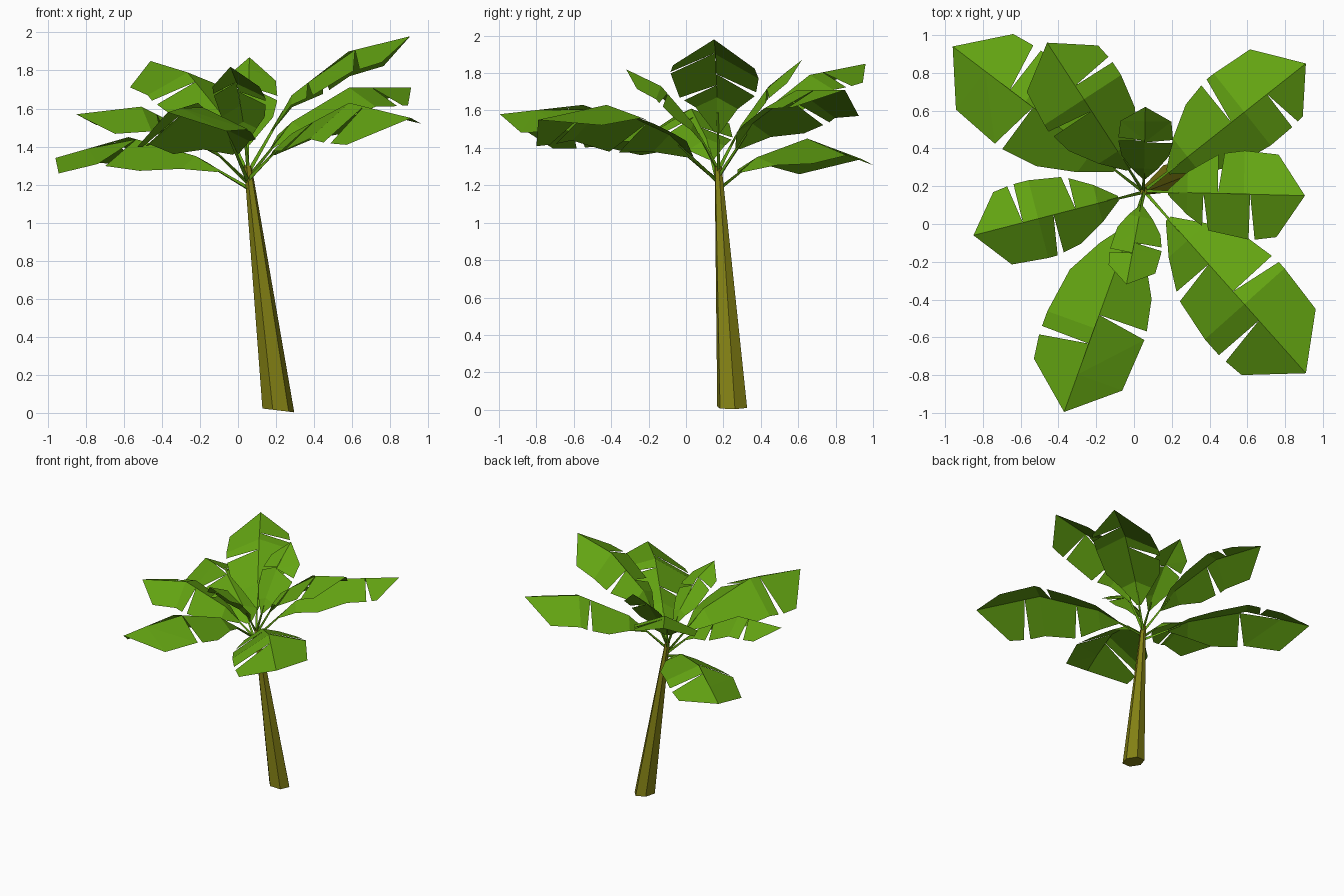
import bpy, bmesh, math
from mathutils import Vector

if "Cube" in bpy.data.objects:
    bpy.data.objects.remove(bpy.data.objects["Cube"])


def material(name, col):
    m = bpy.data.materials.new(name)
    m.diffuse_color = (*col, 1)
    m.use_nodes = True
    m.node_tree.nodes["Principled BSDF"].inputs["Base Color"].default_value = m.diffuse_color
    return m


GREEN = material("leaf green", (0.125, 0.37, 0.006))
OLIVE = material("trunk olive", (0.23, 0.22, 0.007))


def finish(bm, name, mat):
    me = bpy.data.meshes.new(name)
    bm.to_mesh(me)
    bm.free()
    me.materials.append(mat)
    ob = bpy.data.objects.new(name, me)
    bpy.context.collection.objects.link(ob)
    return ob


def lerp(table, t):
    for (a, va), (b, vb) in zip(table, table[1:]):
        if t <= b:
            return va + (vb - va) * max(0, t - a) / (b - a)
    return table[-1][1]


def prism(bm, a, b, ra, rb, n, turn=0.0, skew=None):
    """Tapered n-sided bar from a to b; skew tilts level end rings along x."""
    q = (b - a).to_track_quat('Z', 'Y')
    rings = []
    for c, r in ((a, ra), (b, rb)):
        ring = []
        for i in range(n):
            ang = turn + 2 * math.pi * i / n
            p = Vector((r * math.cos(ang), r * math.sin(ang), 0))
            if skew is None:
                p = q @ p
            else:
                p.z = p.x * skew
            ring.append(bm.verts.new(c + p))
        rings.append(ring)
    for i in range(n):
        j = (i + 1) % n
        bm.faces.new((rings[0][i], rings[0][j], rings[1][j], rings[1][i]))
    bm.faces.new(rings[0][::-1])
    bm.faces.new(rings[1])


# Leaning six-sided trunk
TOP = Vector((0.052, 0.172, 1.30))
bm = bmesh.new()
prism(bm, Vector((0.212, 0.247, 0.013)), TOP, 0.085, 0.02, 6, math.radians(10), -0.12)
finish(bm, "trunk", OLIVE)

# Half-width (and droop) along the leaf, as a share of the full value
PROFILE = [(0, 0), (0.15, 0.06), (0.27, 0.48), (0.42, 0.86), (0.57, 1.0),
           (0.72, 1.0), (0.83, 0.93), (1.0, 0.0)]
STATIONS = [0.15, 0.27, 0.42, 0.62, 0.83, 1.0]


def leaf(name, tip, z0, z1, z2, left, right):
    """Folded blade with tears; left/right = (width, droop, tear positions)."""
    bm = bmesh.new()
    root = Vector((TOP.x, TOP.y, z0))
    tip = Vector(tip)
    flat = Vector((tip.x - root.x, tip.y - root.y, 0))
    d = flat.normalized()
    zs = [(0, z0), (0.27, z1), (0.62, z2), (1, tip.z)]

    def rib(t):
        p = root + flat * t
        p.z = lerp(zs, t)
        return p

    for sign, (width, droop, tears) in ((1, left), (-1, right)):
        n = Vector((-d.y, d.x, 0)) * sign

        def outer(t):
            w = lerp(PROFILE, t)
            return rib(t) + n * width * w - Vector((0, 0, droop * w))

        marks = [s for s in STATIONS if all(abs(s - k) > 0.06 for k in tears)]
        marks = sorted(marks + list(tears))
        for a, b in zip(marks, marks[1:]):
            oa = outer(a + 0.035) if a in tears else outer(a)
            ob = outer(b - 0.003) if b in tears else outer(b)
            pts = [rib(a), rib(b)] + ([ob] if b < 1 else []) + [oa]
            vs = [bm.verts.new(p) for p in pts]
            bm.faces.new(vs[::-1] if sign > 0 else vs)
    bmesh.ops.remove_doubles(bm, verts=bm.verts, dist=0.0005)
    bmesh.ops.triangulate(bm, faces=[f for f in bm.faces if len(f.verts) > 3])
    for f in bm.faces:
        f.normal_update()
        if f.normal.z < 0:
            f.normal_flip()
    # leaf stalk
    prism(bm, root, rib(0.22) - Vector((0, 0, 0.006)), 0.012, 0.006, 3)
    return finish(bm, name, GREEN)


# Crown of leaves: tip, rib heights, left and right halves
leaf("leaf_front_right", (0.91, -0.79, 1.55), 1.22, 1.47, 1.63,
     (0.285, 0.07, (0.55,)), (0.28, 0.19, (0.40, 0.71)))
leaf("leaf_right", (0.905, 0.15, 1.98), 1.26, 1.67, 1.90,
     (0.23, 0.13, (0.46,)), (0.24, 0.11, (0.37, 0.66)))
leaf("leaf_back_right", (0.91, 0.85, 1.71), 1.24, 1.53, 1.71,
     (0.26, 0.15, (0.54,)), (0.225, 0.10, (0.76,)))
leaf("leaf_back", (-0.46, 0.96, 1.85), 1.25, 1.57, 1.79,
     (0.25, 0.12, (0.54,)), (0.235, 0.08, (0.71,)))
leaf("leaf_back_left", (-0.96, 0.94, 1.34), 1.18, 1.35, 1.45,
     (0.275, 0.14, (0.58,)), (0.265, 0.09, (0.70,)))
leaf("leaf_left", (-0.85, -0.06, 1.57), 1.21, 1.45, 1.61,
     (0.215, 0.13, (0.53,)), (0.21, 0.08, (0.40, 0.71)))
leaf("leaf_front", (-0.37, -0.995, 1.58), 1.22, 1.49, 1.63,
     (0.27, 0.13, (0.56,)), (0.265, 0.22, (0.69,)))
leaf("young_leaf_front", (-0.04, -0.32, 1.82), 1.28, 1.53, 1.73,
     (0.15, 0.07, (0.55,)), (0.12, 0.07, (0.66,)))
leaf("young_leaf_back", (0.06, 0.62, 1.87), 1.28, 1.52, 1.74,
     (0.14, 0.06, (0.60,)), (0.15, 0.07, (0.58,)))
